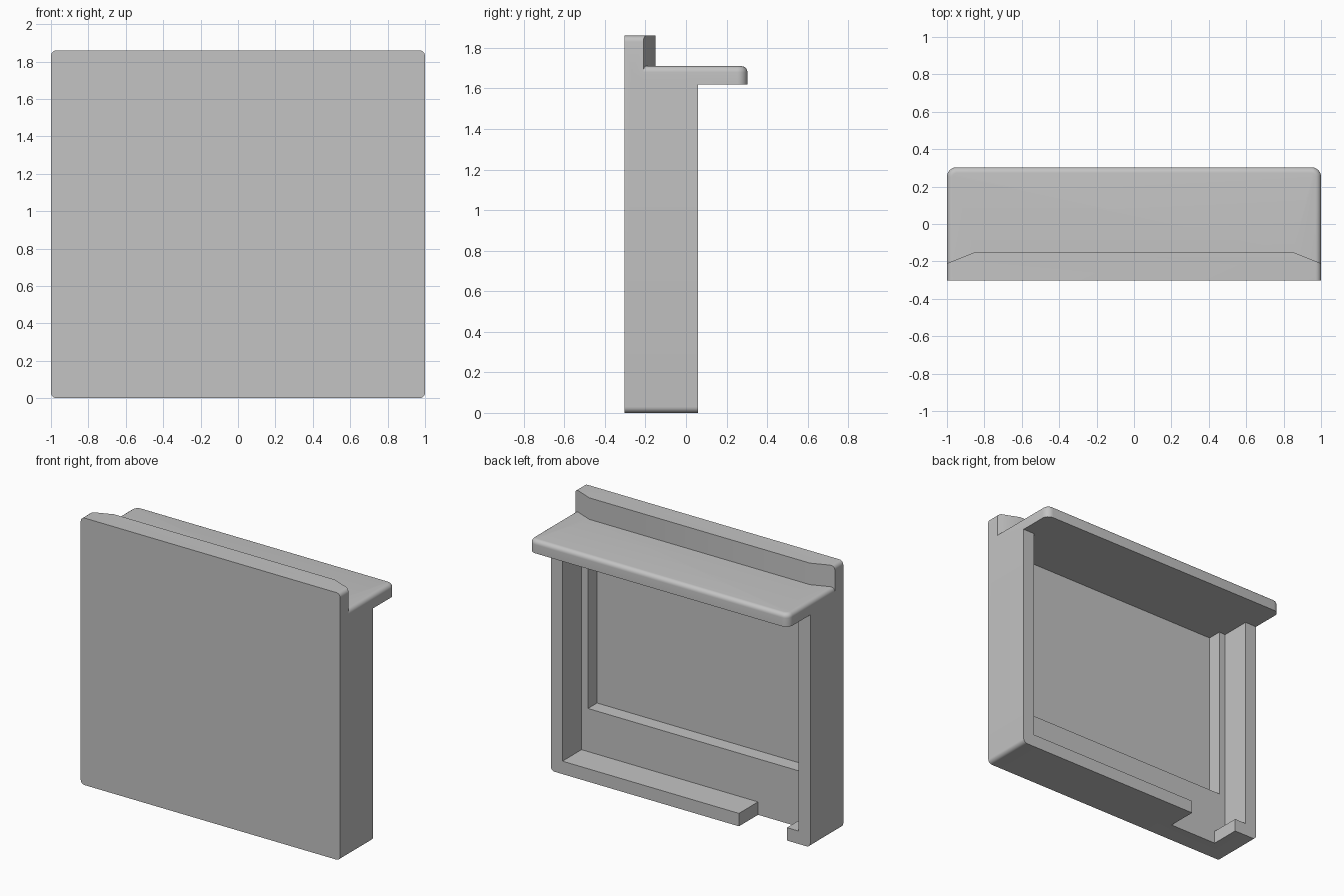
import bpy, bmesh
from math import radians

if "Cube" in bpy.data.objects:
    bpy.data.objects.remove(bpy.data.objects["Cube"])

FRONT, BACK, SHELF_BACK = -0.303, 0.06, 0.303
HEIGHT, SHELF_LOW, SHELF_TOP = 1.86, 1.62, 1.71
LEDGE, RECESS = -0.15, -0.25      # depths of the stepped cavity
WALL = 0.09

grey = bpy.data.materials.new("plain grey")
grey.use_nodes = True
grey.diffuse_color = (0.55, 0.55, 0.55, 1)
grey.node_tree.nodes["Principled BSDF"].inputs["Base Color"].default_value = grey.diffuse_color


def finish(name, bm):
    bmesh.ops.recalc_face_normals(bm, faces=bm.faces)
    mesh = bpy.data.meshes.new(name)
    bm.to_mesh(mesh)
    bm.free()
    mesh.materials.append(grey)
    obj = bpy.data.objects.new(name, mesh)
    bpy.context.collection.objects.link(obj)
    return obj


def prism(outline, low, high):
    """Extrude an xy outline between two heights."""
    bm = bmesh.new()
    base = bm.faces.new([bm.verts.new((x, y, low)) for x, y in outline])
    top = bmesh.ops.extrude_face_region(bm, geom=[base])["geom"]
    for v in top:
        if isinstance(v, bmesh.types.BMVert):
            v.co.z = high
    return bm


def box(x0, x1, y0, y1, z0, z1):
    return prism([(x0, y0), (x1, y0), (x1, y1), (x0, y1)], z0, z1)


def round_edges(bm, rule, radius):
    edges = [e for e in bm.edges if rule(*[v.co for v in e.verts])]
    bmesh.ops.bevel(bm, geom=edges, offset=radius, segments=6,
                    profile=0.5, affect='EDGES')


def combine(obj, name, bm, operation):
    tool = finish(name, bm)
    tool.hide_render = True
    mod = obj.modifiers.new(name, 'BOOLEAN')
    mod.operation, mod.solver, mod.object = operation, 'EXACT', tool
    bpy.context.view_layer.objects.active = obj
    bpy.ops.object.modifier_apply(modifier=name)
    bpy.data.objects.remove(tool)


# Body block with the four rounded front corners
bm = box(-1, 1, FRONT, BACK, 0, HEIGHT)
round_edges(bm, lambda a, b: abs(a.y - b.y) > 0.1, 0.03)
body = finish("panel_body", bm)

# Space behind the raised lip, whose ends are chamfered
lip = [(-1.2, -0.29), (-0.85, LEDGE), (0.85, LEDGE), (1.2, -0.29), (1.2, 0.5), (-1.2, 0.5)]
combine(body, "lip_cutter", prism(lip, SHELF_LOW + 0.02, 2), 'DIFFERENCE')

# Stepped cavity open at the back, and the slot through the bottom wall
inner = 1 - WALL
combine(body, "cavity_cutter", box(-inner, inner, LEDGE, 0.5, WALL, 1.65), 'DIFFERENCE')
combine(body, "recess_cutter", box(-0.86, 0.86, RECESS, 0, 0.39, 1.65), 'DIFFERENCE')
combine(body, "slot_cutter", box(-0.82, -0.45, LEDGE, 0.5, -0.1, 0.2), 'DIFFERENCE')

# Shelf with rounded back corners and a rounded top rim
start = RECESS - 0.02
bm = box(-1, 1, start, SHELF_BACK, SHELF_LOW, SHELF_TOP)
round_edges(bm, lambda a, b: abs(a.z - b.z) > 0.01 and a.y > 0, 0.05)
round_edges(bm, lambda a, b: min(a.z, b.z) > SHELF_TOP - 0.001
            and max(a.y, b.y) > start + 0.01, 0.03)
combine(body, "shelf", bm, 'UNION')

# Smooth the fillets, keep the hard edges
bpy.ops.object.select_all(action='DESELECT')
body.select_set(True)
bpy.context.view_layer.objects.active = body
bpy.ops.object.shade_smooth_by_angle(angle=radians(30))
